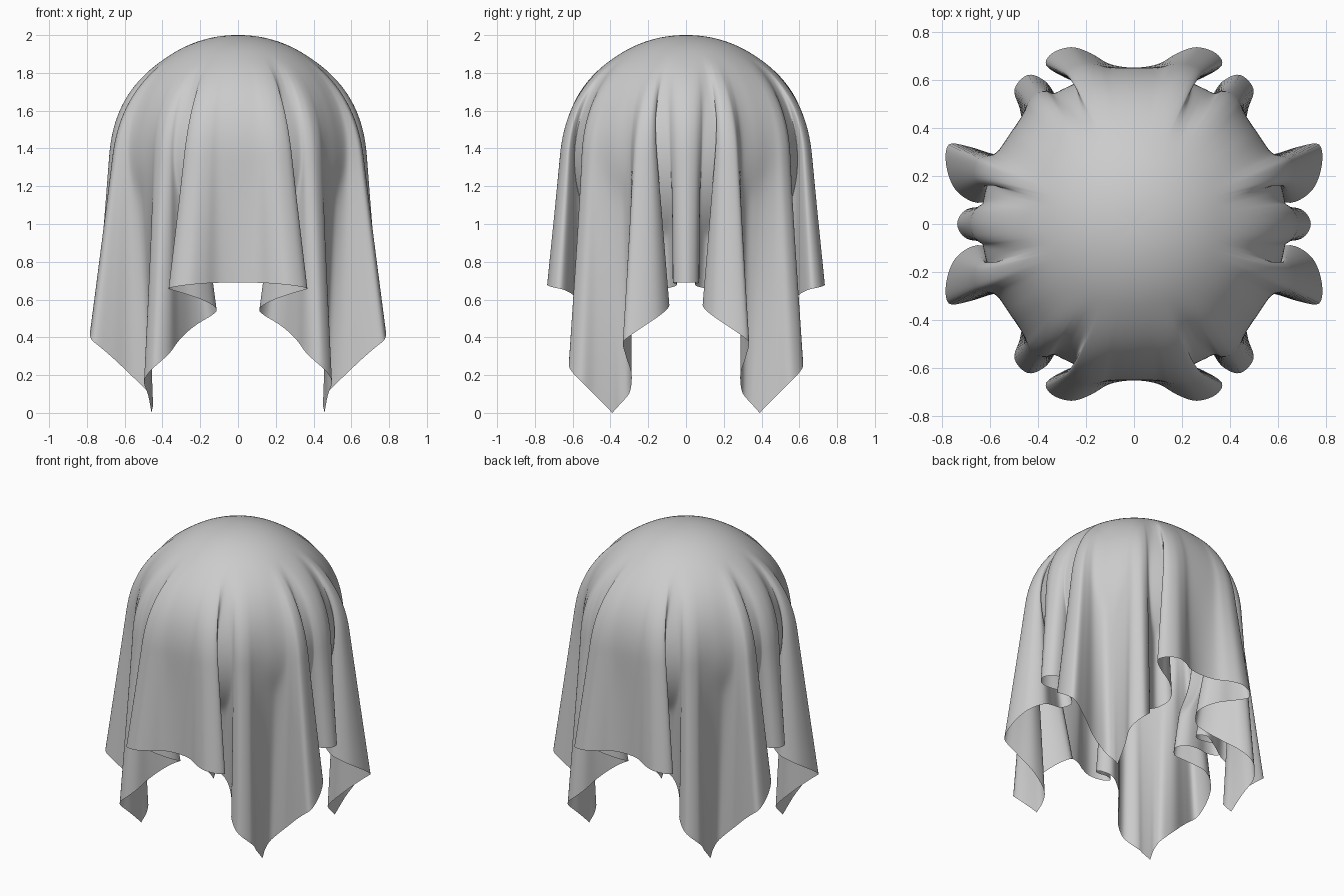
import bpy, bmesh, math

if "Cube" in bpy.data.objects:
    bpy.data.objects.remove(bpy.data.objects["Cube"])

R, ZC = 0.64, 1.36          # hidden ball the cloth hangs over
HALF, HEM = 1.666, 0.69     # half cloth side, hem height at side middle
ROWS, SUB = 64, 5
QUARTER = R * math.pi / 2

# Hem seen from above, one quadrant: x, y, azimuth where the fold starts on the dome
side_x = [(.735, 0, 0), (.705, .055, 4), (.64, .07, 7), (.55, .05, 9.5), (.47, .055, 11.5),
          (.42, .10, 13), (.46, .155, 14.5), (.55, .125, 16), (.65, .088, 17.5), (.74, .14, 18.5),
          (.78, .24, 20), (.77, .33, 22), (.68, .32, 24.5), (.58, .29, 27), (.51, .29, 29.5),
          (.465, .305, 32.5), (.45, .345, 36), (.458, .39, 41)]
side_y = [(.475, .48, 46), (.497, .56, 50), (.44, .62, 53), (.365, .59, 56), (.31, .51, 58),
          (.24, .44, 60), (.165, .41, 61.5), (.115, .46, 63), (.13, .52, 64.5), (.20, .575, 66),
          (.29, .61, 67.5), (.365, .66, 69), (.34, .71, 71), (.26, .735, 74), (.18, .71, 78),
          (.10, .665, 82), (0, .65, 90)]


def smooth_path(pts):
    """Catmull-Rom through the points, mirrored past both ends."""
    a, b = pts[1], pts[-2]
    p = [(a[0], -a[1], -a[2])] + pts + [(-b[0], b[1], 180 - b[2])]
    out = []
    for i in range(1, len(p) - 2):
        for k in range(SUB):
            t = k / SUB
            out.append(tuple(0.5 * (2 * q1 + (q2 - q0) * t
                                    + (2 * q0 - 5 * q1 + 4 * q2 - q3) * t * t
                                    + (3 * q1 - q0 - 3 * q2 + q3) * t ** 3)
                             for q0, q1, q2, q3 in zip(*p[i - 1:i + 3])))
    return out + [pts[-1]]


def hem_heights(path, corner):
    """A square sheet's hem drops further the farther it is from the side middle."""
    run = [0.0]
    for a, b in zip(path, path[1:]):
        run.append(run[-1] + math.hypot(b[0] - a[0], b[1] - a[1]))
    c, total = run[corner], run[-1]
    out = []
    for i, d in enumerate(run):
        t = HALF * (d / c if i <= corner else (total - d) / (total - c)) ** 1.28
        out.append(HEM + HALF - math.hypot(HALF, t))
    return out


def cloth_point(hx, hy, deg, zh, f):
    """Point at fraction f of the way from crown to hem."""
    s = f * (QUARTER + ZC - zh)
    if s < QUARTER:
        z, r = ZC + R * math.cos(s / R), R * math.sin(s / R)
    else:
        z, r = ZC - (s - QUARTER), R
    u = max(0.0, (1.9 - z) / (1.9 - zh))
    w = u * u / (u + 0.05) * 1.05
    a = math.radians(deg)
    x = (1 - w) * r * math.cos(a) + w * hx
    y = (1 - w) * r * math.sin(a) + w * hy
    # keep the cloth outside the ball
    ball = math.sqrt(max(0.0, R * R - (z - ZC) ** 2)) - 0.008
    d = math.hypot(x, y)
    if ball > 0 and d > 1e-6:
        k = 0.5 * (d + ball + math.sqrt((d - ball) ** 2 + 0.0004)) / d
        x, y = x * k, y * k
    return x, y, z


path = smooth_path(side_x + side_y)
heights = hem_heights(path, (len(side_x) - 1) * SUB)

# One quarter of the draped cloth
bm = bmesh.new()
crown = bm.verts.new((0, 0, ZC + R))
cols = [[bm.verts.new(cloth_point(*p, zh, j / ROWS)) for j in range(1, ROWS + 1)]
        for p, zh in zip(path, heights)]
for a, b in zip(cols, cols[1:]):
    bm.faces.new((crown, a[0], b[0]))
    for j in range(ROWS - 1):
        bm.faces.new((a[j], a[j + 1], b[j + 1], b[j]))
for f in bm.faces:
    f.smooth = True
mesh = bpy.data.meshes.new("draped_cloth")
bm.to_mesh(mesh)
bm.free()
cloth = bpy.data.objects.new("draped_cloth", mesh)
bpy.context.collection.objects.link(cloth)

# Mirror to the full sheet
mod = cloth.modifiers.new("quarters", 'MIRROR')
mod.use_axis = (True, True, False)
mod.merge_threshold = 0.0001
